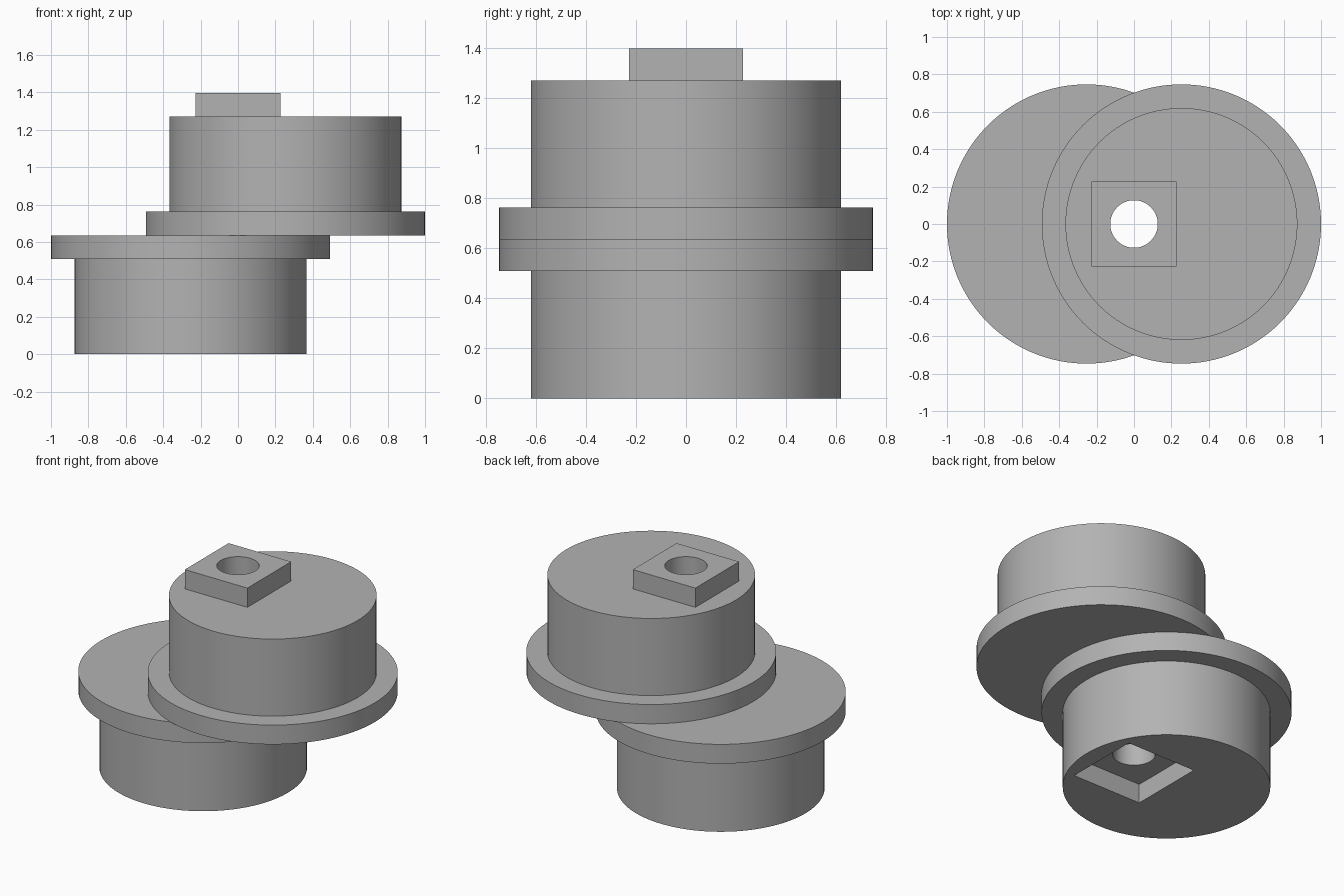
import bpy
import bmesh
import math
from mathutils import Matrix

if "Cube" in bpy.data.objects:
    bpy.data.objects.remove(bpy.data.objects["Cube"], do_unlink=True)

OFFSET = 0.2535      # distance of each drum axis from the centre
DRUM_R, FLANGE_R = 0.62, 0.7465
DRUM_H, STEP = 0.508, 0.127
MIDDLE = DRUM_H + STEP
TOP = 2 * MIDDLE

grey = bpy.data.materials.new("plain_grey")
grey.use_nodes = True
colour = (0.45, 0.45, 0.45, 1)
grey.diffuse_color = colour
grey.node_tree.nodes["Principled BSDF"].inputs["Base Color"].default_value = colour


def finish(name, bm):
    bmesh.ops.recalc_face_normals(bm, faces=bm.faces)
    mesh = bpy.data.meshes.new(name)
    bm.to_mesh(mesh)
    bm.free()
    mesh.materials.append(grey)
    obj = bpy.data.objects.new(name, mesh)
    bpy.context.collection.objects.link(obj)
    return obj


def lathe(name, profile, x, segments=128):
    """Spin a radius/height profile into a closed solid around a vertical axis."""
    bm = bmesh.new()
    rings = []
    for r, z in profile:
        angles = [math.tau * i / segments for i in range(segments)]
        rings.append([bm.verts.new((x + r * math.cos(a), r * math.sin(a), z)) for a in angles])
    for low, high in zip(rings, rings[1:]):
        for i in range(segments):
            j = (i + 1) % segments
            bm.faces.new((low[i], low[j], high[j], high[i]))
    bm.faces.new(rings[0])
    bm.faces.new(rings[-1])
    return finish(name, bm)


def box(name, half, z0, z1):
    bm = bmesh.new()
    place = Matrix.Translation((0, 0, (z0 + z1) / 2))
    size = Matrix.Diagonal((2 * half, 2 * half, z1 - z0, 1))
    bmesh.ops.create_cube(bm, size=1, matrix=place @ size)
    return finish(name, bm)


def cut(obj, cutter):
    mod = obj.modifiers.new("cut", "BOOLEAN")
    mod.operation = "DIFFERENCE"
    mod.solver = "EXACT"
    mod.object = cutter
    bpy.context.view_layer.objects.active = obj
    bpy.ops.object.modifier_apply(modifier=mod.name)


# Two flanged drums, flange to flange, and the square peg on top
lower = lathe("lower_drum", [(DRUM_R, 0), (DRUM_R, DRUM_H),
                             (FLANGE_R, DRUM_H), (FLANGE_R, MIDDLE)], -OFFSET)
upper = lathe("upper_drum", [(FLANGE_R, MIDDLE), (FLANGE_R, MIDDLE + STEP),
                             (DRUM_R, MIDDLE + STEP), (DRUM_R, TOP)], OFFSET)
peg = box("square_peg", 0.228, TOP, TOP + STEP)

# Square socket underneath and the bore through everything
socket = box("socket_cutter", 0.2535, -0.1, STEP)
bore = lathe("bore_cutter", [(STEP, -0.2), (STEP, 1.6)], 0, 64)
cut(lower, socket)
for part in (lower, upper, peg):
    cut(part, bore)
for cutter in (socket, bore):
    bpy.data.objects.remove(cutter, do_unlink=True)

# Smooth round walls, sharp rims
bpy.ops.object.select_all(action="DESELECT")
for part in (lower, upper, peg):
    part.select_set(True)
bpy.context.view_layer.objects.active = lower
bpy.ops.object.shade_smooth_by_angle(angle=math.radians(30))
